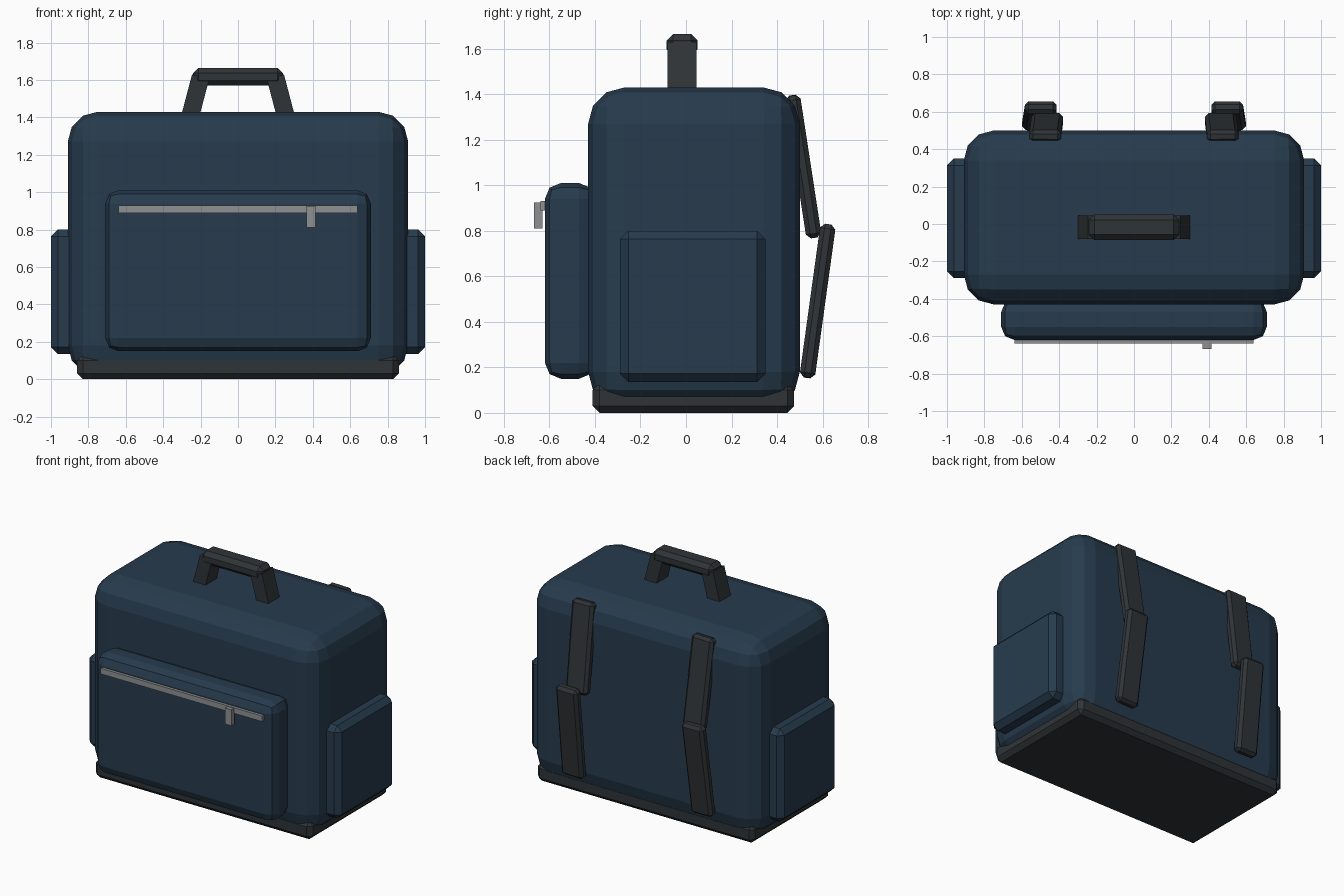
import bpy
from mathutils import Vector, Matrix

cube = bpy.data.objects.get("Cube")
if cube:
    bpy.data.objects.remove(cube, do_unlink=True)


def material(name, rgb):
    mat = bpy.data.materials.new(name)
    mat.use_nodes = True
    color = (*rgb, 1.0)
    mat.diffuse_color = color
    bsdf = next(n for n in mat.node_tree.nodes if n.type == "BSDF_PRINCIPLED")
    bsdf.inputs["Base Color"].default_value = color
    return mat


navy = material("navy fabric", (0.02, 0.044, 0.075))
charcoal = material("charcoal webbing", (0.029, 0.034, 0.038))
grey = material("grey metal", (0.27, 0.28, 0.29))


def finish(obj, name, mat, bevel, segments):
    obj.name = name
    obj.data.name = name
    obj.data.materials.append(mat)
    if bevel:
        mod = obj.modifiers.new("Rounded edges", "BEVEL")
        mod.width = bevel
        mod.segments = segments
        mod.limit_method = "NONE"
    return obj


def box(name, low, high, mat, bevel=0.0, segments=1):
    """Axis-aligned box between two corners."""
    low, high = Vector(low), Vector(high)
    bpy.ops.mesh.primitive_cube_add(size=1)
    obj = bpy.context.object
    obj.data.transform(Matrix.Diagonal((*(high - low), 1)))
    obj.location = (low + high) / 2
    return finish(obj, name, mat, bevel, segments)


def bar(name, start, end, width, depth, mat, bevel=0.0):
    """Box running between two points; width lies along x."""
    start, end = Vector(start), Vector(end)
    up = (end - start).normalized()
    side = Vector((1, 0, 0))
    side = (side - up * side.dot(up)).normalized()
    rot = Matrix((side, up.cross(side), up)).transposed().to_4x4()
    bpy.ops.mesh.primitive_cube_add(size=1)
    obj = bpy.context.object
    obj.data.transform(Matrix.Diagonal((width, depth, (end - start).length, 1)))
    obj.matrix_world = Matrix.Translation((start + end) / 2) @ rot
    return finish(obj, name, mat, bevel, 1)


# Main bag and its base
box("body", (-0.91, -0.43, 0.02), (0.91, 0.5, 1.43), navy, 0.16, 3)
box("base", (-0.86, -0.41, 0), (0.86, 0.475, 0.13), charcoal, 0.03)

# Front pocket with zipper
box("front_pocket", (-0.71, -0.62, 0.15), (0.71, -0.4, 1.01), navy, 0.07, 2)
box("zipper", (-0.64, -0.64, 0.89), (0.64, -0.6, 0.93), grey)
box("zipper_pull", (0.365, -0.667, 0.81), (0.415, -0.63, 0.925), grey)

# Carry handle
box("handle_grip", (-0.24, -0.085, 1.57), (0.24, 0.05, 1.665), charcoal, 0.028)

# Paired side pockets, handle legs and shoulder straps
for s, label in ((1, "left"), (-1, "right")):
    xs = sorted((s * 0.82, s * 1.0))
    box(f"side_pocket_{label}", (xs[0], -0.29, 0.135), (xs[1], 0.35, 0.8),
        navy, 0.037)
    bar(f"handle_leg_{label}", (s * 0.265, -0.018, 1.37), (s * 0.2, -0.018, 1.617),
        0.095, 0.127, charcoal)
    bar(f"upper_strap_{label}", (s * 0.463, 0.563, 0.77), (s * 0.475, 0.467, 1.395),
        0.17, 0.068, charcoal, 0.02)
    bar(f"lower_strap_{label}", (s * 0.513, 0.532, 0.155), (s * 0.498, 0.625, 0.828),
        0.17, 0.068, charcoal, 0.02)
